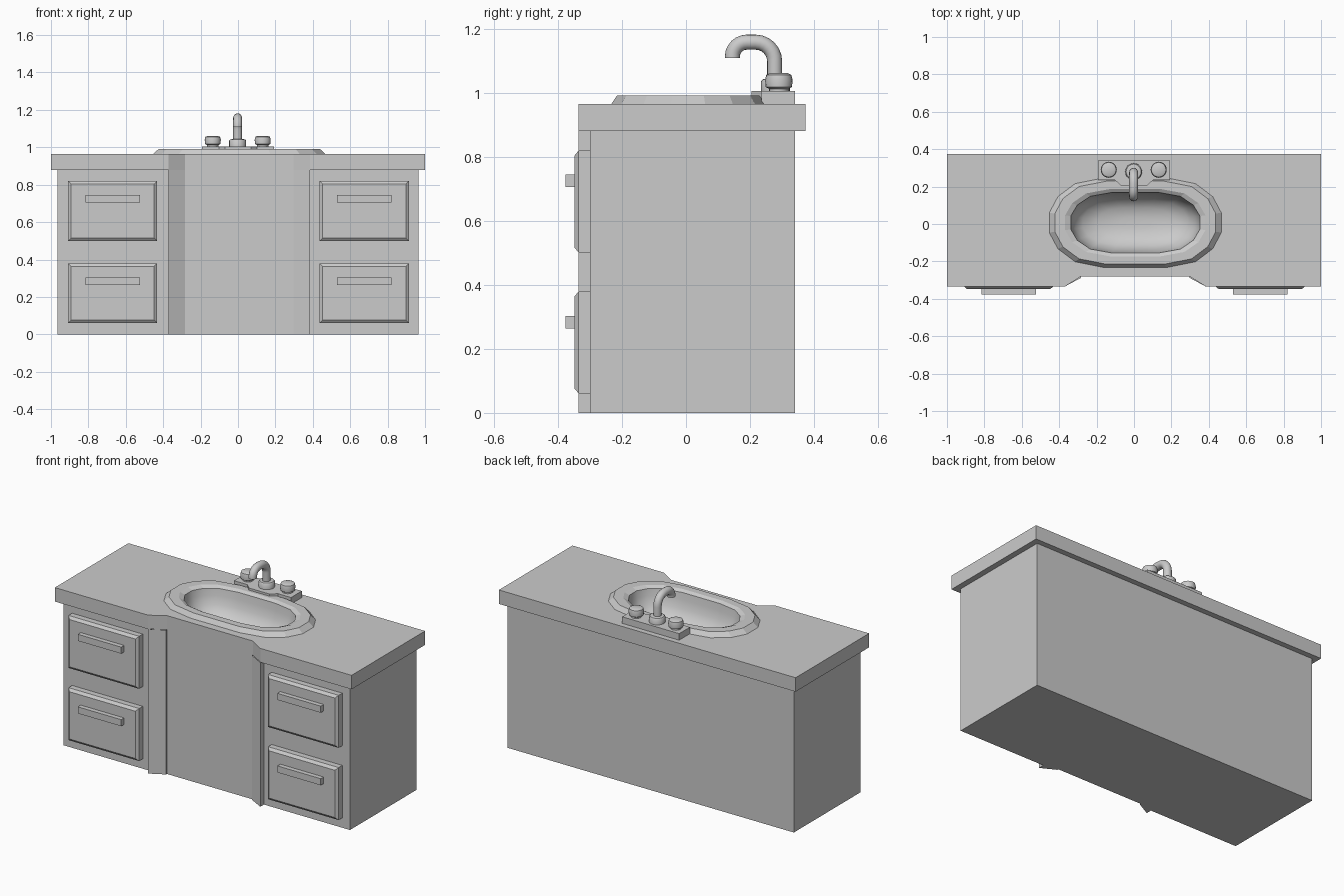
import bpy, bmesh, math
from mathutils import Vector

if "Cube" in bpy.data.objects:
    bpy.data.objects.remove(bpy.data.objects["Cube"])


def add_object(name, bm, smooth=None):
    bmesh.ops.recalc_face_normals(bm, faces=bm.faces)
    me = bpy.data.meshes.new(name)
    bm.to_mesh(me)
    bm.free()
    ob = bpy.data.objects.new(name, me)
    bpy.context.collection.objects.link(ob)
    if smooth:
        bpy.ops.object.select_all(action='DESELECT')
        ob.select_set(True)
        bpy.context.view_layer.objects.active = ob
        bpy.ops.object.shade_smooth_by_angle(angle=math.radians(smooth))
    return ob


def loft(name, rings, bottom=True, top=True, smooth=None):
    """Join equal-length rings of points with quads and cap the ends."""
    bm = bmesh.new()
    vs = [[bm.verts.new(p) for p in r] for r in rings]
    n = len(vs[0])
    for a, b in zip(vs, vs[1:]):
        for i in range(n):
            j = (i + 1) % n
            bm.faces.new((a[i], a[j], b[j], b[i]))
    if bottom:
        bm.faces.new(vs[0][::-1])
    if top:
        bm.faces.new(vs[-1])
    return add_object(name, bm, smooth)


def prism(name, outline, z0, z1, top=True):
    return loft(name, [[(x, y, z) for x, y in outline] for z in (z0, z1)], True, top)


def rect(x0, x1, y0, y1):
    return [(x0, y0), (x1, y0), (x1, y1), (x0, y1)]


def turned(name, x, y, profile, n=20):
    """Lathe a radius/height profile about a vertical axis."""
    return loft(name, [[(x + r * math.cos(math.tau * i / n), y + r * math.sin(math.tau * i / n), z)
                        for i in range(n)] for r, z in profile], smooth=40)


CX = 0.007  # centre of basin and front recess


def oval(a, b, z):
    quarter = [(1, .22), (.90, .58), (.70, .87), (.36, 1)]
    pts = quarter + [(-x, y) for x, y in quarter[::-1]]
    pts += [(-x, -y) for x, y in pts]
    return [(CX + a * x, 0.007 + b * y, z) for x, y in pts]


# Cabinet body with slanted posts beside the recessed centre panel (open under the counter)
half = [(0.29, -0.28), (0.29, -0.288), (0.378, -0.335), (0.378, -0.30)]
front = [(CX - x, y) for x, y in half[::-1]] + [(CX + x, y) for x, y in half]
prism("cabinet_body", [(-0.965, 0.34), (-0.965, -0.30)] + front + [(0.965, -0.30), (0.965, 0.34)],
      0, 0.88, top=False)

# Countertop with a hole for the basin
counter = prism("countertop", [(-1, 0.373), (-1, -0.335), (CX - 0.378, -0.335), (CX - 0.29, -0.28),
                               (CX + 0.29, -0.28), (CX + 0.378, -0.335), (1, -0.335), (1, 0.373)],
                0.88, 0.965)
cutter = loft("basin_cutter", [oval(.40, .20, .80), oval(.40, .20, 1.05)])
cutter.hide_render = True
mod = counter.modifiers.new("basin_hole", 'BOOLEAN')
mod.object = cutter
mod.operation = 'DIFFERENCE'
mod.solver = 'EXACT'
bpy.context.view_layer.objects.active = counter
bpy.ops.object.modifier_apply(modifier=mod.name)
bpy.data.objects.remove(cutter)

# Basin: faceted rim and smooth bowl
loft("basin_rim", [oval(.46, .24, .965), oval(.43, .222, .992), oval(.375, .18, .992),
                   oval(.345, .162, .98)], False, False)
loft("basin_bowl", [oval(.345, .162, .98), oval(.338, .156, .94), oval(.32, .145, .89),
                    oval(.28, .12, .845), oval(.2, .08, .815), oval(.08, .03, .805)],
     False, True, smooth=50)

# Drawers with chamfered fronts and bar handles
for side, cx in (("left", -0.67), ("right", 0.675)):
    for level, z0, z1, hz in (("lower", .06, .38, .283), ("upper", .50, .82, .725)):
        rings = []
        for y, inset in ((-.295, 0), (-.335, 0), (-.348, .016)):
            rings.append([(x, y, z) for x, z in rect(cx - .238 + inset, cx + .238 - inset,
                                                     z0 + inset, z1 - inset)])
        loft(f"{side}_{level}_drawer", rings)
        prism(f"{side}_{level}_handle", rect(cx - .146, cx + .146, -.376, -.345),
              hz - .02, hz + .02)

# Tap mounting plate and its front lip
prism("tap_plate", rect(-.192, .192, .236, .34), .965, 1.005)
prism("tap_plate_lip", [(-.105, .238), (-.07, .205), (.07, .205), (.105, .238)], .985, 1.005)

# Tap knobs and spout collar
for side, x in (("left", -.135), ("right", .132)):
    turned(f"{side}_knob", x, .29, [(.03, 1.0), (.03, 1.012), (.041, 1.018), (.043, 1.04),
                                    (.039, 1.056), (.028, 1.061)])
turned("spout_collar", -.002, .28, [(.045, 1.0), (.045, 1.036), (.04, 1.042), (.022, 1.045)])

# Curved spout swept along a hooked path
path = [(.277, 1.03)]
for cy, cz, r, a0, a1 in ((.217, 1.098, .06, 0, 90), (.19, 1.113, .045, 90, 180)):
    for i in range(7):
        a = math.radians(a0 + (a1 - a0) * i / 6)
        path.append((cy + r * math.cos(a), cz + r * math.sin(a)))
path.append((.145, 1.108))
rings, R, N = [], .0235, 16
for i, (y, z) in enumerate(path):
    p, q = path[max(i - 1, 0)], path[min(i + 1, len(path) - 1)]
    t = Vector((0, q[0] - p[0], q[1] - p[1])).normalized()
    side = t.cross(Vector((1, 0, 0)))
    rings.append([Vector((-.002, y, z)) + Vector((R * math.cos(math.tau * k / N), 0, 0))
                  + side * R * math.sin(math.tau * k / N) for k in range(N)])
loft("spout", rings, smooth=50)
